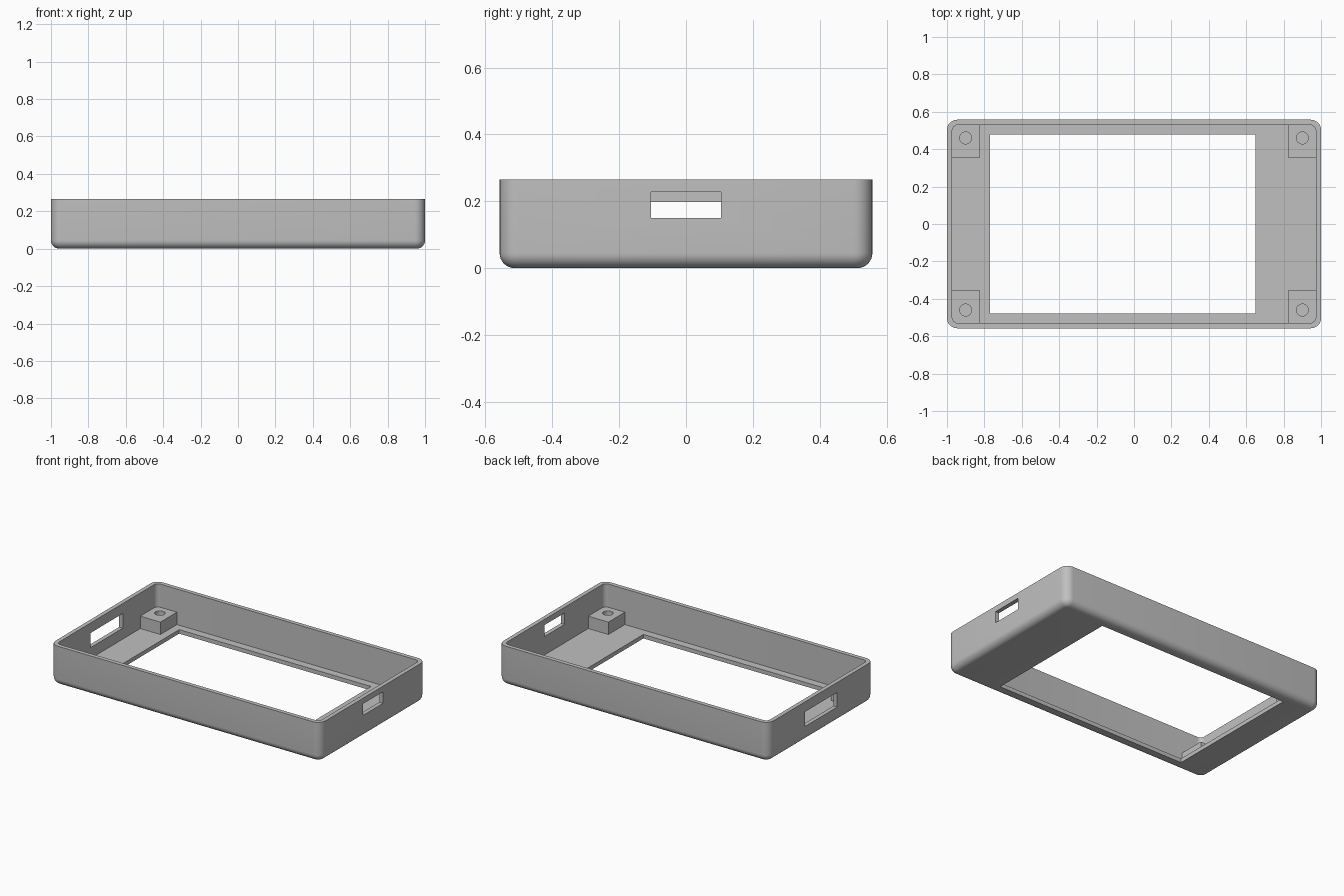
import bpy
import bmesh
from math import radians

if "Cube" in bpy.data.objects:
    bpy.data.objects.remove(bpy.data.objects["Cube"])

LENGTH, WIDTH, HEIGHT = 2.0, 1.115, 0.265
WALL, FLOOR = 0.028, 0.027

grey = bpy.data.materials.new("light grey plastic")
grey.use_nodes = True
grey.diffuse_color = (0.527, 0.527, 0.527, 1)
grey.node_tree.nodes["Principled BSDF"].inputs["Base Color"].default_value = grey.diffuse_color


def finish(name, bm):
    mesh = bpy.data.meshes.new(name)
    bm.to_mesh(mesh)
    bm.free()
    mesh.materials.append(grey)
    obj = bpy.data.objects.new(name, mesh)
    bpy.context.collection.objects.link(obj)
    return obj


def box(name, low, high, corner=0, bottom=0):
    """Box between two corners, with optional rounded uprights and underside."""
    bm = bmesh.new()
    bmesh.ops.create_cube(bm, size=1)
    for v in bm.verts:
        v.co = [lo + (c + 0.5) * (hi - lo) for c, lo, hi in zip(v.co, low, high)]
    if corner:
        uprights = [e for e in bm.edges if abs(e.verts[0].co.z - e.verts[1].co.z) > 0.01]
        bmesh.ops.bevel(bm, geom=uprights, offset=corner, segments=8, profile=0.5, affect='EDGES')
    if bottom:
        rim = [e for e in bm.edges if all(abs(v.co.z - low[2]) < 1e-5 for v in e.verts)]
        bmesh.ops.bevel(bm, geom=rim, offset=bottom, segments=8, profile=0.5, affect='EDGES')
    bmesh.ops.recalc_face_normals(bm, faces=bm.faces)
    return finish(name, bm)


def cylinder(name, x, y, low, high, radius):
    bm = bmesh.new()
    bmesh.ops.create_cone(bm, cap_ends=True, segments=32, radius1=radius,
                          radius2=radius, depth=high - low)
    bmesh.ops.translate(bm, verts=bm.verts, vec=(x, y, (low + high) / 2))
    return finish(name, bm)


def cut(obj, cutter):
    """Subtract the cutter, then discard it."""
    cutter.hide_render = True
    mod = obj.modifiers.new("cut", 'BOOLEAN')
    mod.operation = 'DIFFERENCE'
    mod.solver = 'EXACT'
    mod.object = cutter
    bpy.context.view_layer.objects.active = obj
    bpy.ops.object.modifier_apply(modifier=mod.name)
    bpy.data.objects.remove(cutter)


def smooth(obj):
    bpy.ops.object.select_all(action='DESELECT')
    obj.select_set(True)
    bpy.context.view_layer.objects.active = obj
    bpy.ops.object.shade_smooth_by_angle(angle=radians(30))


# Open tray with rounded corners and underside
hx, hy = LENGTH / 2, WIDTH / 2
shell = box("case_shell", (-hx, -hy, 0), (hx, hy, HEIGHT), corner=0.055, bottom=0.045)
cut(shell, box("cavity", (-hx + WALL, -hy + WALL, FLOOR),
               (hx - WALL, hy - WALL, HEIGHT + 0.1), corner=0.03))

# Screen window in the floor, and a port slot in each end wall
cut(shell, box("window", (-0.77, -0.478, -0.1), (0.65, 0.478, 0.1)))
cut(shell, box("right_slot", (0.9, -0.105, 0.15), (1.1, 0.105, 0.227)))
cut(shell, box("left_slot", (-1.1, -0.17, 0.1), (-0.9, 0.17, 0.198)))
smooth(shell)

# Screw bosses with blind holes in the four corners
for sx, end in ((-1, "left"), (1, "right")):
    for sy, side in ((-1, "front"), (1, "back")):
        xs = sorted((sx * 0.823, sx * 0.975))
        ys = sorted((sy * 0.355, sy * 0.533))
        boss = box(f"screw_boss_{side}_{end}", (xs[0], ys[0], 0.02), (xs[1], ys[1], 0.11))
        cut(boss, cylinder("screw_hole", sx * 0.9, sy * 0.46, 0.03, 0.2, 0.032))
        smooth(boss)
